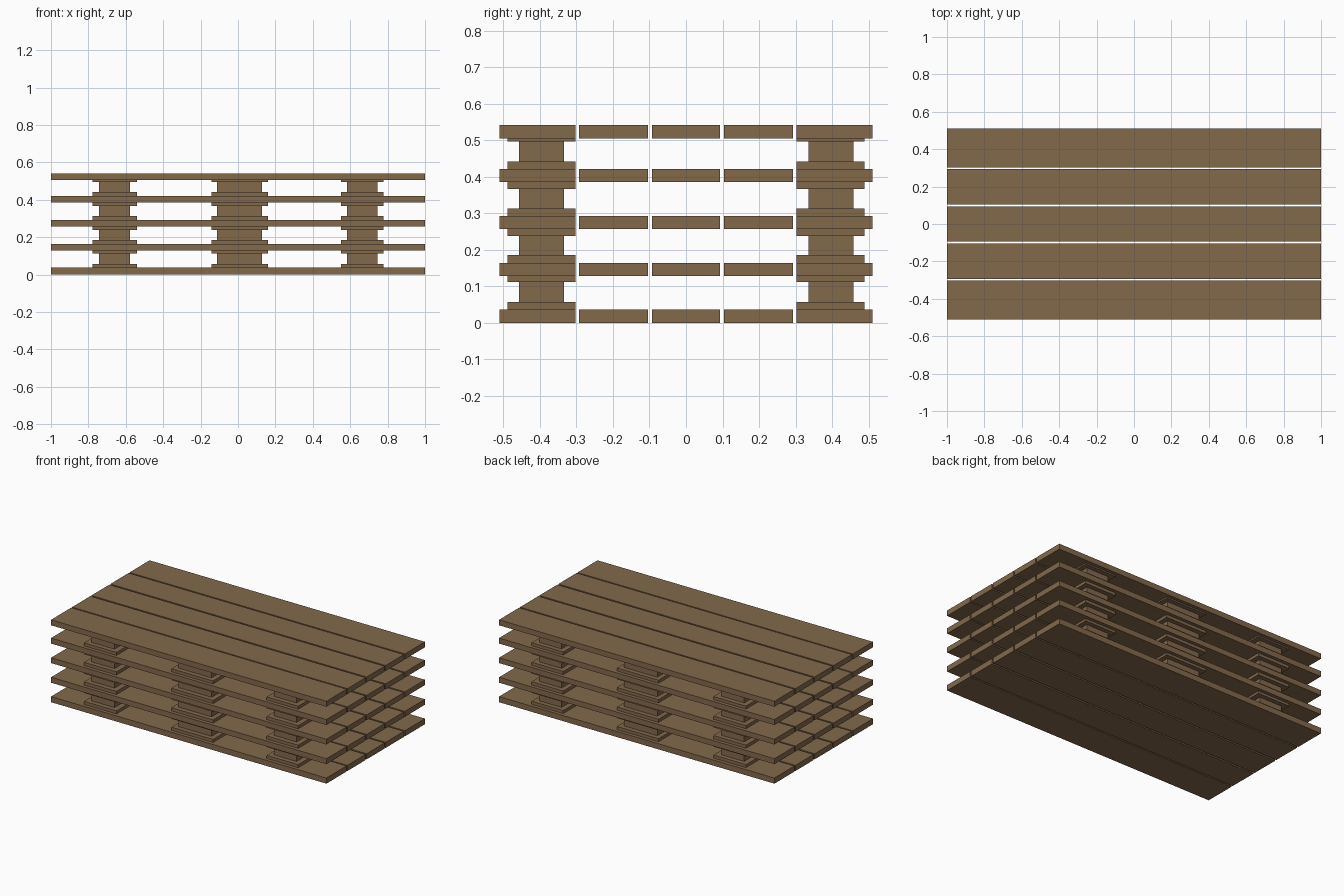
import bpy

if "Cube" in bpy.data.objects:
    bpy.data.objects.remove(bpy.data.objects["Cube"], do_unlink=True)

wood = bpy.data.materials.new("brown wood")
wood.use_nodes = True
colour = (0.225, 0.141, 0.071, 1)
wood.diffuse_color = colour
wood.node_tree.nodes["Principled BSDF"].inputs["Base Color"].default_value = colour


def box(name, x, y, z):
    """Box spanning the (low, high) range on each axis."""
    bpy.ops.mesh.primitive_cube_add(size=1, location=[(a + b) / 2 for a, b in (x, y, z)])
    obj = bpy.context.object
    obj.name = name
    obj.scale = [b - a for a, b in (x, y, z)]
    bpy.ops.object.transform_apply(location=False, rotation=False, scale=True)
    obj.data.materials.append(wood)
    return obj


# Height range of each deck, and y range of the planks in it
decks = [(0, 0.037), (0.128, 0.164), (0.257, 0.292), (0.385, 0.421), (0.505, 0.541)]
planks = [(-0.511, -0.302), (-0.293, -0.104), (-0.093, 0.093), (0.104, 0.293), (0.303, 0.511)]
for z in decks:
    for y in planks:
        box("deck_plank", (-1, 1), y, z)

# Spacer blocks: wide foot, narrow core and wide cap between neighbouring decks
blocks = [((-0.777, -0.541), (-0.743, -0.577)),
          ((-0.142, 0.16), (-0.112, 0.128)),
          ((0.55, 0.779), (0.583, 0.745))]
rows = [((-0.488, -0.302), (-0.457, -0.334)),
        ((0.303, 0.488), (0.335, 0.458))]
feet = [0.057, 0.185, 0.313, 0.441]
caps = [0.112, 0.238, 0.366, 0.496]
for lower, upper, foot, cap in zip(decks, decks[1:], feet, caps):
    for wide_x, core_x in blocks:
        for wide_y, core_y in rows:
            box("spacer_foot", wide_x, wide_y, (lower[1], foot))
            box("spacer_core", core_x, core_y, (foot, cap))
            box("spacer_cap", wide_x, wide_y, (cap, upper[0]))
